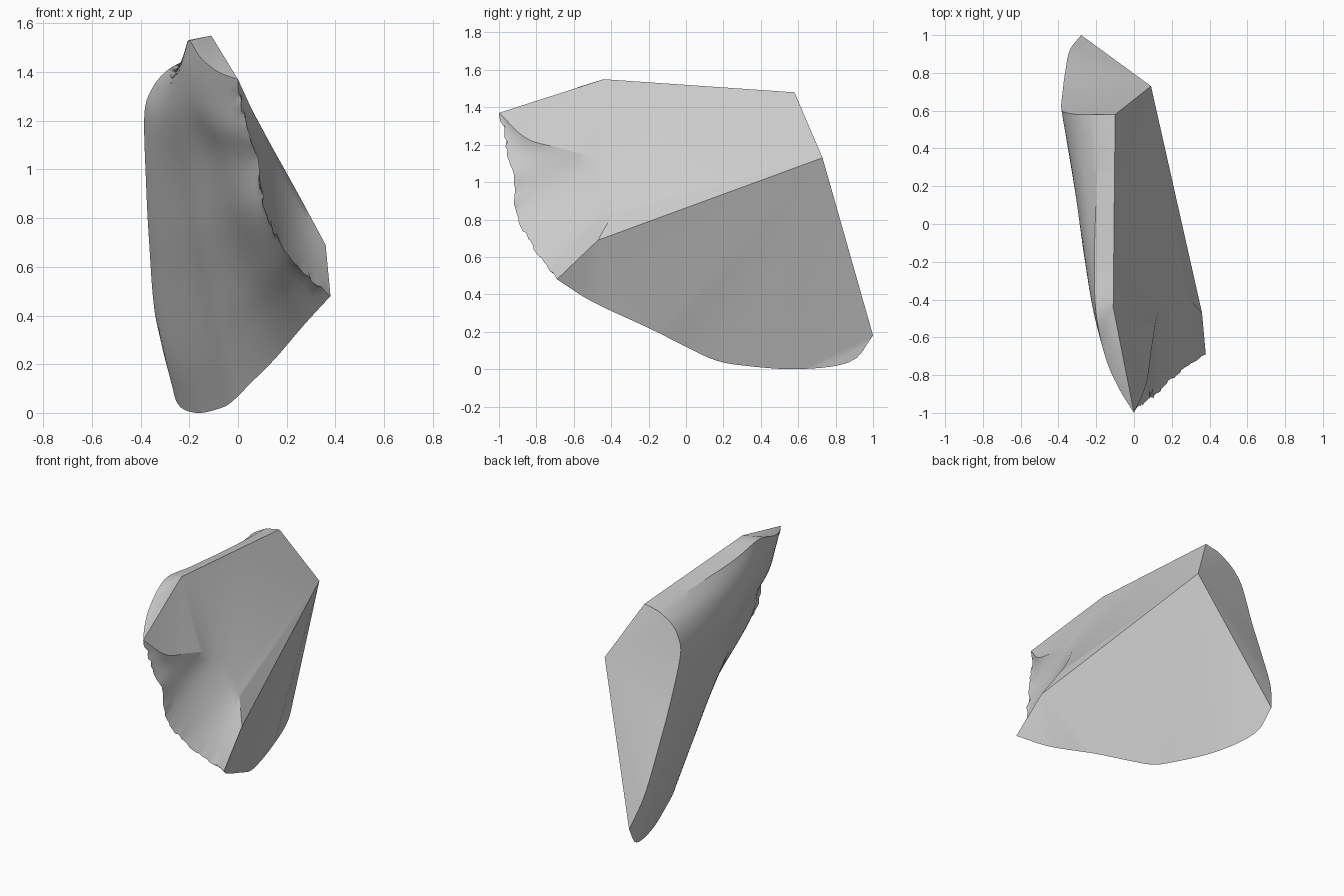
import bpy, bmesh, math, random
from mathutils import Vector

cube = bpy.data.objects.get("Cube")
if cube:
    bpy.data.objects.remove(cube, do_unlink=True)
random.seed(4)


def curve(points, count):
    """Smooth curve through the points, resampled evenly into count steps."""
    p = [Vector(q) for q in points]
    p = [2 * p[0] - p[1]] + p + [2 * p[-1] - p[-2]]
    dense = []
    for a, b, c, d in zip(p, p[1:], p[2:], p[3:]):
        for k in range(24):
            t = k / 24
            dense.append(0.5 * (2 * b + (c - a) * t + (2 * a - 5 * b + 4 * c - d) * t ** 2
                                + (3 * b - a - 3 * c + d) * t ** 3))
    dense.append(p[-2])
    run = [0.0]
    for a, b in zip(dense, dense[1:]):
        run.append(run[-1] + (b - a).length)
    out, j = [], 0
    for i in range(count + 1):
        goal = run[-1] * i / count
        while j < len(dense) - 2 and run[j + 1] < goal:
            j += 1
        f = (goal - run[j]) / max(run[j + 1] - run[j], 1e-9)
        out.append(dense[j].lerp(dense[j + 1], f))
    return out


def chipped(points, amount):
    """Copy of an edge with small nicks, leaving its ends in place."""
    nicks = [Vector([random.uniform(-amount, amount) for _ in range(3)]) for _ in points[1:-1]]
    return [points[0]] + [q + n for q, n in zip(points[1:-1], nicks)] + [points[-1]]


# Main corners of the flake
tip = (0, -1, 1.37)
crest_front = (-0.11, -0.44, 1.55)
crest_back = (-0.1, 0.58, 1.48)
ridge_back = Vector((0.09, 0.73, 1.13))
ridge_front = (0.36, -0.47, 0.69)
toe = (0.38, -0.69, 0.48)
heel = (-0.28, 1, 0.18)
bevel_corner = Vector((-0.2, -0.48, 1.53))
shoulder_back = (-0.2, 0.58, 1.46)

# Outline curves shared by neighbouring surfaces
STEPS = 40
shoulder = curve([tip, (-0.08, -0.87, 1.4), (-0.15, -0.71, 1.455), bevel_corner,
                  (-0.21, -0.2, 1.5), (-0.2, 0.2, 1.475), shoulder_back], STEPS)
bevel = min(range(STEPS), key=lambda i: (shoulder[i] - bevel_corner).length)
crest = curve([crest_front, crest_back], STEPS - bevel)
front = curve([tip, (0.015, -0.97, 1.27), (0.04, -0.955, 1.15), (0.08, -0.92, 1.03),
               (0.11, -0.91, 0.84), (0.19, -0.83, 0.67), (0.28, -0.75, 0.57), toe], STEPS)
front_chipped = chipped(front, 0.007)
bottom = curve([toe, (0.27, -0.5, 0.36), (0.15, -0.2, 0.22), (0.05, 0, 0.12),
                (-0.02, 0.15, 0.05), (-0.07, 0.3, 0.02), (-0.17, 0.6, 0),
                (-0.25, 0.88, 0.04), heel], STEPS)
back = curve([shoulder_back, (-0.3, 0.58, 1.4), (-0.36, 0.59, 1.32), (-0.385, 0.61, 1.22),
              (-0.378, 0.7, 0.95), (-0.365, 0.8, 0.7), (-0.34, 0.92, 0.4), heel], STEPS)
scar_rim = curve([tip, (0.065, -0.846, 1.23), (0.096, -0.64, 1.174), (0.138, -0.44, 1.096),
                  (0.247, -0.37, 0.9), ridge_front], STEPS)

bm = bmesh.new()


def grid(rows):
    verts = [[bm.verts.new(q) for q in row] for row in rows]
    for r, s in zip(verts, verts[1:]):
        for i in range(len(r) - 1):
            bm.faces.new((r[i], r[i + 1], s[i + 1], s[i]))


def facet(points):
    bm.faces.new([bm.verts.new(q) for q in points])


# Curved inner side, blended between its four outlines and dished towards the toe
rows = []
for j in range(STEPS + 1):
    v, row = j / STEPS, [front_chipped[j]]
    for i in range(1, STEPS + 1):
        u = i / STEPS
        q = shoulder[i].lerp(bottom[i], v) + front[j].lerp(back[j], u)
        q -= shoulder[0].lerp(shoulder[-1], u).lerp(bottom[0].lerp(bottom[-1], u), v)
        q.x += 0.08 * math.sin(math.pi * u ** 0.7) * math.sin(math.pi * v ** 1.5)
        row.append(q)
    rows.append(row)
grid(rows)

# Narrow rounded strip between the crest and the inner side
grid([crest, shoulder[bevel:]])

# Hollow scar behind the chipped edge
scar = []
for k in range(8):
    t, row = k / 8, []
    for i, (a, b) in enumerate(zip(scar_rim, front)):
        q = a.lerp(b, t)
        q.x -= 0.012 * math.sin(math.pi * t) * math.sin(math.pi * i / STEPS)
        row.append(q)
    scar.append(row)
scar.append(front_chipped)
grid(scar)

# Flat facets
facet(shoulder[:bevel + 1] + [crest[0]])
facet(crest + [ridge_back] + scar_rim[::-1])
facet(bottom + [ridge_back] + [row[-1] for row in scar[:-1]])
facet([crest[-1]] + back + [ridge_back])

bmesh.ops.remove_doubles(bm, verts=bm.verts, dist=0.0005)
bmesh.ops.triangulate(bm, faces=[f for f in bm.faces if len(f.verts) > 4])
bmesh.ops.recalc_face_normals(bm, faces=bm.faces)

mesh = bpy.data.meshes.new("stone_flake")
bm.to_mesh(mesh)
bm.free()
flake = bpy.data.objects.new("stone_flake", mesh)
bpy.context.collection.objects.link(flake)

# Grey stone
stone = bpy.data.materials.new("grey_stone")
stone.use_nodes = True
stone.diffuse_color = (0.6, 0.6, 0.6, 1)
stone.node_tree.nodes["Principled BSDF"].inputs["Base Color"].default_value = (0.6, 0.6, 0.6, 1)
mesh.materials.append(stone)

bpy.ops.object.select_all(action="DESELECT")
flake.select_set(True)
bpy.context.view_layer.objects.active = flake
bpy.ops.object.shade_smooth_by_angle(angle=math.radians(28))
